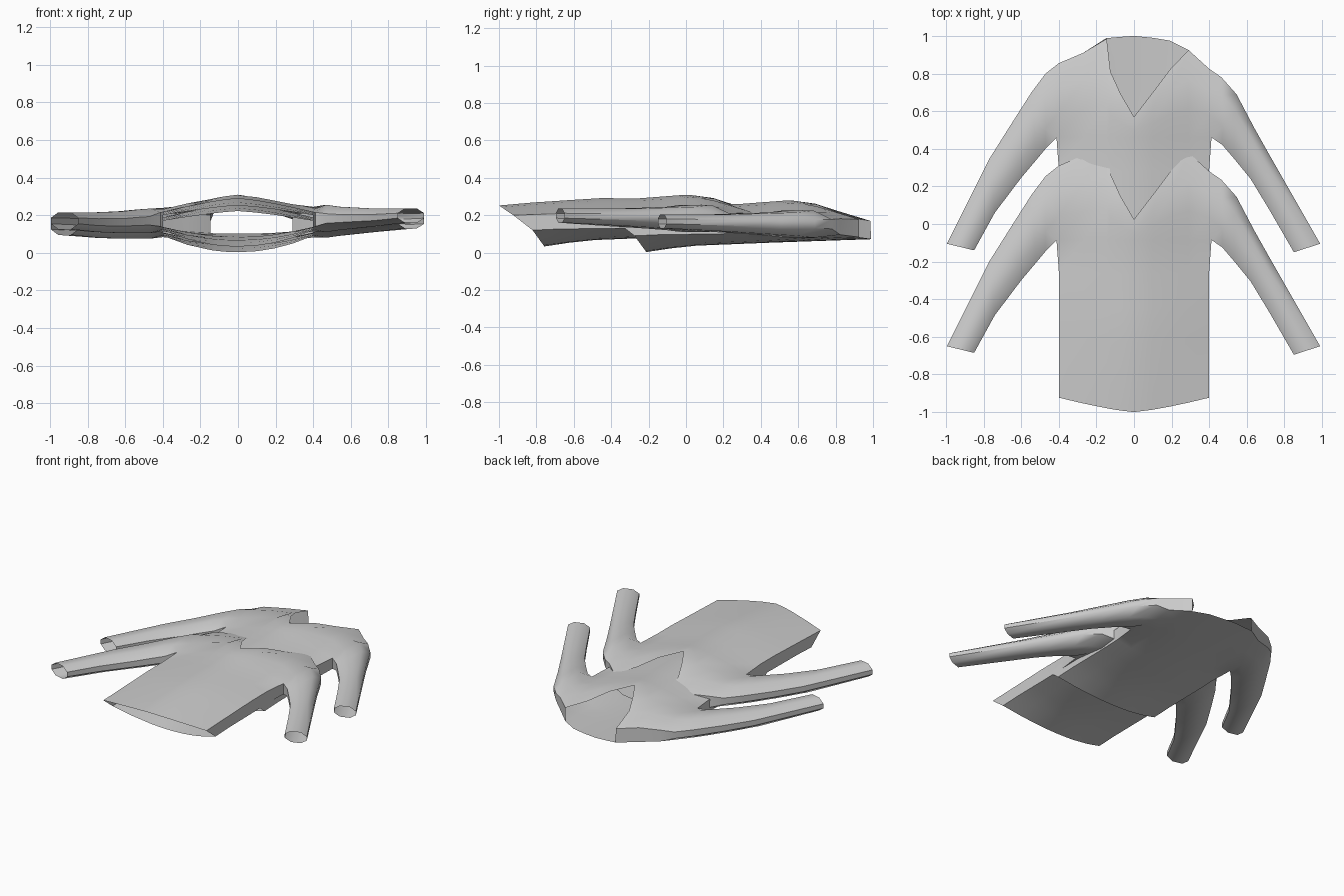
import bpy, bmesh, math

if "Cube" in bpy.data.objects:
    bpy.data.objects.remove(bpy.data.objects["Cube"])

fabric = bpy.data.materials.new("light_grey_fabric")
fabric.diffuse_color = (0.6, 0.6, 0.6, 1)
fabric.use_nodes = True
fabric.node_tree.nodes["Principled BSDF"].inputs["Base Color"].default_value = fabric.diffuse_color


def lerp_table(table, v):
    """Piecewise linear lookup in (key, value) pairs."""
    if v <= table[0][0]:
        return table[0][1]
    for (a, p), (b, q) in zip(table, table[1:]):
        if v <= b:
            return p + (q - p) * (v - a) / (b - a)
    return table[-1][1]


# Columns across the torso: x, top of front panel, top of back panel
COLUMNS = [(-.40, .855, .855), (-.27, .91, .91), (-.145, .985, .99),
           (-.125, .81, .99), (-.07, .69, .995), (0, .57, 1.0), (.10, .70, .99),
           (.19, .82, .975), (.29, .925, .925), (.40, .825, .825)]
NECK = range(2, 8)          # columns whose gap to the next stays open at the neck
ARMPIT = .46
LOW, HIGH = 5, 3            # row counts below and above the armpit

# Height profiles along the length: centre ridge and side edge of each panel
FRONT_MID = [(-.455, .222), (-.25, .24), (.15, .265), (.25, .257), (.55, .28),
             (.75, .262), (.85, .215), (.97, .17)]
FRONT_EDGE = [(-.38, .17), (.2, .19), (.46, .185), (.7, .215), (.83, .18), (.97, .17)]
BACK_MID = [(-.21, .003), (0, .035), (.5, .055), (1, .072)]
BACK_EDGE = [(-.28, .095), (.2, .10), (.46, .11), (.7, .08), (.86, .10), (1, .09)]
HEM = [(0, -.21), (.11, -.29), (.222, -.455)]


def panel_z(x, y, front):
    f = min(1, abs(x) / .4) ** (1.3 if front else 2)
    mid, edge = (FRONT_MID, FRONT_EDGE) if front else (BACK_MID, BACK_EDGE)
    return lerp_table(mid, y) * (1 - f) + lerp_table(edge, y) * f


def panel(bm, front):
    """Grid of vertices, one list per column from hem to shoulder."""
    grid = []
    for x, top_front, top_back in COLUMNS:
        f = min(1, abs(x) / .4) ** (1.3 if front else 2)
        hem_z = .222 - .052 * f if front else .003 + .087 * f
        hem_y = lerp_table(HEM, hem_z)
        top = top_front if front else top_back
        ys = [hem_y + (ARMPIT - hem_y) * i / LOW for i in range(LOW)]
        ys += [ARMPIT + (top - ARMPIT) * i / HIGH for i in range(HIGH + 1)]
        col = []
        for i, y in enumerate(ys):
            z = hem_z if i == 0 else panel_z(x, y, front)
            wide = x * 1.03 if abs(x) == .4 and i == LOW else x
            col.append(bm.verts.new((wide, y, z)))
        grid.append(col)
    for a, b in zip(grid, grid[1:]):
        for i in range(LOW + HIGH):
            bm.faces.new((a[i], b[i], b[i + 1], a[i + 1]))
    return grid


def sleeve(bm, front_col, back_col, rings):
    """Continue the armhole loop through rings of inner xy, outer xy, z range."""
    loop = front_col[LOW:] + back_col[:LOW - 1:-1]
    for inner, outer, z0, z1 in rings:
        mid, half = (z0 + z1) / 2, (z1 - z0) / 2
        new = []
        for side in (1, -1):
            steps = ((0, .35), (.27, 1), (.73, 1), (1, .35))
            for u, h in steps[::side]:
                new.append(bm.verts.new((inner[0] + (outer[0] - inner[0]) * u,
                                         inner[1] + (outer[1] - inner[1]) * u,
                                         mid + side * h * half)))
        n = len(loop)
        for i in range(n):
            j = (i + 1) % n
            bm.faces.new((loop[i], loop[j], new[j], new[i]))
        loop = new


LEFT_SLEEVE = [((-.47, .40), (-.47, .80), .075, .205),
               ((-.52, .34), (-.545, .70), .075, .20),
               ((-.60, .245), (-.66, .52), .075, .19),
               ((-.74, .06), (-.77, .345), .08, .185),
               ((-.85, -.14), (-.995, -.105), .095, .185)]
RIGHT_SLEEVE = [((.47, .42), (.465, .78), .08, .225),
                ((.53, .35), (.545, .69), .09, .215),
                ((.62, .24), (.64, .51), .10, .21),
                ((.72, .075), (.73, .35), .11, .205),
                ((.85, -.15), (.99, -.105), .13, .205)]


def pullover(name, offset):
    bm = bmesh.new()
    front, back = panel(bm, True), panel(bm, False)
    # Side seams below the armholes
    for c in (0, -1):
        for i in range(LOW):
            bm.faces.new((front[c][i], front[c][i + 1], back[c][i + 1], back[c][i]))
    # Shoulder seams, leaving the V neck open
    for c in range(len(COLUMNS) - 1):
        if c not in NECK:
            bm.faces.new((front[c][-1], front[c + 1][-1], back[c + 1][-1], back[c][-1]))
    sleeve(bm, front[0], back[0], LEFT_SLEEVE)
    sleeve(bm, front[-1], back[-1], RIGHT_SLEEVE)
    bmesh.ops.recalc_face_normals(bm, faces=bm.faces)
    mesh = bpy.data.meshes.new(name)
    bm.to_mesh(mesh)
    bm.free()
    mesh.materials.append(fabric)
    obj = bpy.data.objects.new(name, mesh)
    bpy.context.collection.objects.link(obj)
    obj.location = offset
    bpy.ops.object.select_all(action='DESELECT')
    obj.select_set(True)
    bpy.context.view_layer.objects.active = obj
    bpy.ops.object.shade_smooth_by_angle(angle=math.radians(50))


# Two matching garments, the second laid lower and slightly on top
pullover("back_pullover", (0, 0, 0))
pullover("front_pullover", (0, -.545, .03))
